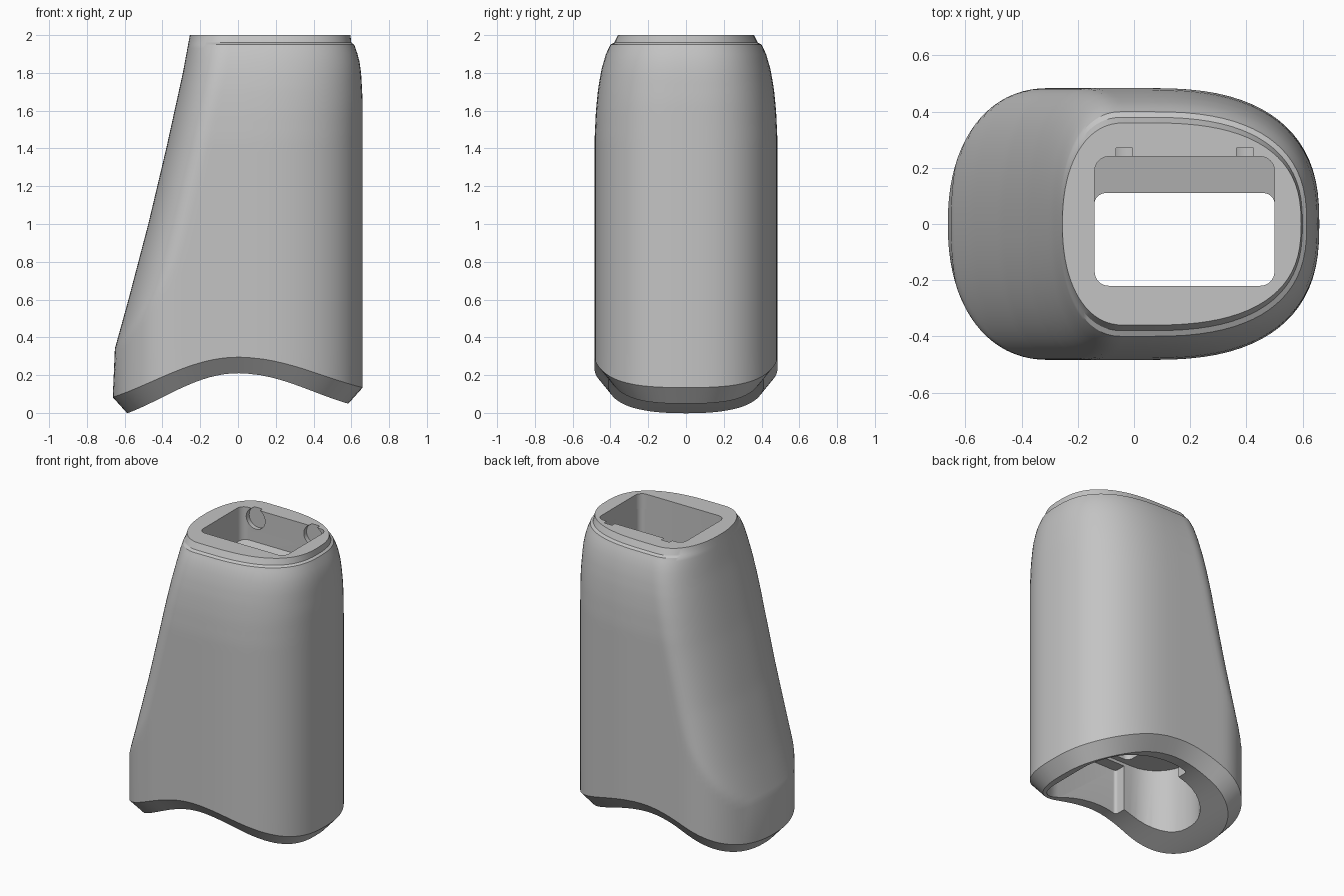
import bpy, bmesh, math

cube = bpy.data.objects.get("Cube")
if cube:
    bpy.data.objects.remove(cube, do_unlink=True)

grey = bpy.data.materials.new("mid_grey")
grey.use_nodes = True
grey.diffuse_color = (0.55, 0.55, 0.55, 1)
grey.node_tree.nodes["Principled BSDF"].inputs["Base Color"].default_value = (0.55, 0.55, 0.55, 1)


def interp(table, z):
    """Linear lookup in a short profile."""
    for (a, va), (b, vb) in zip(table, table[1:]):
        if z <= b:
            return va + (vb - va) * max(0, z - a) / (b - a)
    return table[-1][1]


def make_object(name, bm):
    bm.normal_update()
    bmesh.ops.recalc_face_normals(bm, faces=bm.faces)
    mesh = bpy.data.meshes.new(name)
    bm.to_mesh(mesh)
    bm.free()
    obj = bpy.data.objects.new(name, mesh)
    bpy.context.collection.objects.link(obj)
    mesh.materials.append(grey)
    return obj


# Profiles by height: half width, back end, sloping face
WIDTH = [(0, .484), (1.45, .484), (1.6, .477), (1.72, .465), (1.82, .447), (1.9, .424), (1.95, .4), (1.96, .38), (2, .36)]
RIGHT = [(0, .66), (1.65, .66), (1.8, .652), (1.88, .64), (1.95, .615), (1.96, .6), (2, .595)]
SLOPE = [(.3, -.663), (.6, -.58), (1, -.475), (1.4, -.38), (1.8, -.292), (2, -.255)]
HALF, STRAIGHT = 20, 8


def section(z):
    """Rounded plan outline at one height, cut by the curved sloping face."""
    w, xr, xs = interp(WIDTH, z), interp(RIGHT, z), interp(SLOPE, z)
    pts = []
    for i in range(HALF + 1):
        t = math.pi / 2 * i / HALF
        pts.append((.05 + (xr - .05) * max(0, math.cos(t)) ** .78, w * math.sin(t) ** .78))
    left = max(-.3, xs + .22)
    for i in range(1, STRAIGHT):
        pts.append((.05 + (left - .05) * i / STRAIGHT, w))
    for i in range(HALF + 1):
        t = math.pi / 2 * (1 - i / HALF)
        c = max(0, math.cos(t)) ** .9
        x = max(-.3 - .363 * c, xs + .22 * (1 - c))
        pts.append((x, w * math.sin(t) ** .9))
    pts[0], pts[-1] = (pts[0][0], 0), (pts[-1][0], 0)
    return pts + [(x, -y) for x, y in pts[-2:0:-1]]


def saddle(x):
    """Height of the arched underside."""
    k = .097 if x > 0 else .127
    return .21 - k * (1 - math.cos(x * math.pi / .8))


# Lofted outer body with chamfered arched foot
bm = bmesh.new()
base = section(0)
rings = [[(x * .885, y * .85, saddle(x * .885)) for x, y in base],
         [(x, y, saddle(x * .885) + .085) for x, y in base]]
heights = [.34 + .04 * i for i in range(40)] + [1.93, 1.95, 1.96, 2]
rings += [[(x, y, z) for x, y in section(z)] for z in heights]
loops = [[bm.verts.new(p) for p in ring] for ring in rings]
n = len(base)
for low, high in zip(loops, loops[1:]):
    for i in range(n):
        j = (i + 1) % n
        bm.faces.new((low[i], low[j], high[j], high[i]))
bm.faces.new(loops[-1])
for i in range(n // 2):
    quad = [loops[0][i], loops[0][i + 1], loops[0][(n - i - 1) % n], loops[0][(n - i) % n]]
    bm.faces.new(list(dict.fromkeys(quad)))
body = make_object("tapered_sleeve", bm)


def rounded_cutter(name, x0, x1, y0, y1, z0, z1, r0, r1, steps=8):
    """Upright prism with corner radius r0 at the x0 end and r1 at the x1 end."""
    b = bmesh.new()
    outline = []
    corners = [(x1 - r1, y1 - r1, r1), (x0 + r0, y1 - r0, r0),
               (x0 + r0, y0 + r0, r0), (x1 - r1, y0 + r1, r1)]
    for q, (cx, cy, r) in enumerate(corners):
        for s in range(steps + 1):
            a = math.pi / 2 * (q + s / steps)
            outline.append((cx + r * math.cos(a), cy + r * math.sin(a)))
    low = [b.verts.new((x, y, z0)) for x, y in outline]
    high = [b.verts.new((x, y, z1)) for x, y in outline]
    b.faces.new(low)
    b.faces.new(high)
    for i in range(len(low)):
        j = (i + 1) % len(low)
        b.faces.new((low[i], low[j], high[j], high[i]))
    return make_object(name, b)


def pin_cutter(name, x):
    """Round recess in the pocket wall."""
    b = bmesh.new()
    bmesh.ops.create_cone(b, cap_ends=True, segments=32, radius1=.07, radius2=.07, depth=.1)
    for v in b.verts:
        v.co = (v.co.x + x, v.co.z + .22, v.co.y + 1.937)
    return make_object(name, b)


# Top pocket with sloping ledge, through shaft, lower chambers, pin recesses
pocket = rounded_cutter("pocket_cutter", -.14, .5, -.22, .24, 1.78, 2.2, .05, .05)
for v in pocket.data.vertices:
    if v.co.z < 1.9:
        v.co.z -= (.24 - v.co.y) * .25
cutters = [
    pocket,
    rounded_cutter("shaft_cutter", -.141, .501, -.221, .11, .4, 1.9, .04, .04),
    rounded_cutter("chamber_cutter", -.139, .52, -.34, .34, -.3, .5, .02, .2),
    rounded_cutter("front_hollow_cutter", -.44, .1, -.26, .26, -.3, .52, .24, .02),
    pin_cutter("pin_cutter_front", -.035),
    pin_cutter("pin_cutter_back", .395),
]
bpy.ops.object.select_all(action="DESELECT")
bpy.context.view_layer.objects.active = body
body.select_set(True)
for c in cutters:
    mod = body.modifiers.new(c.name, "BOOLEAN")
    mod.operation, mod.solver, mod.object = "DIFFERENCE", "EXACT", c
    bpy.ops.object.modifier_apply(modifier=mod.name)
for c in cutters:
    bpy.data.objects.remove(c, do_unlink=True)
bpy.ops.object.shade_smooth_by_angle(angle=math.radians(28))
